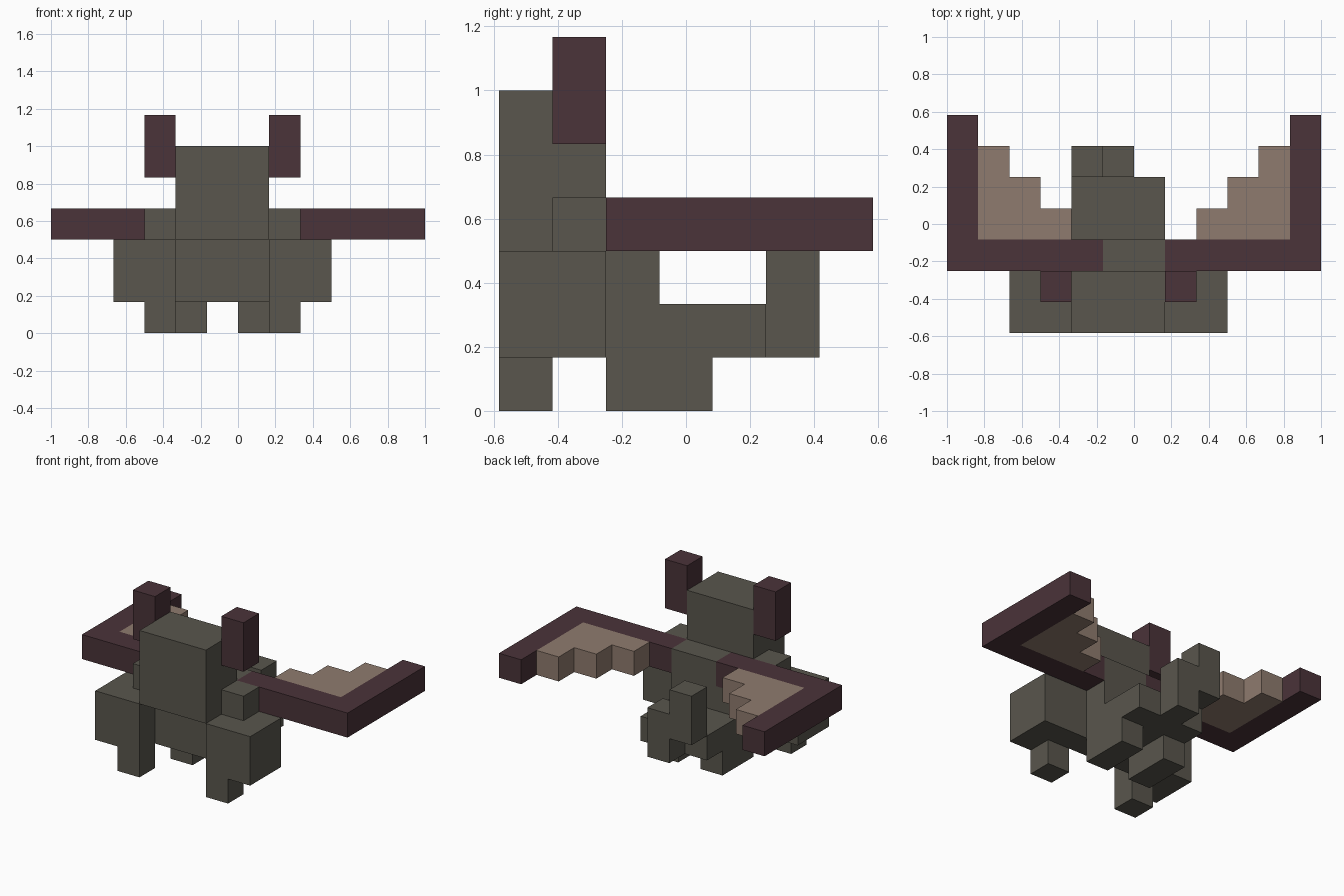
import bpy
import bmesh
from mathutils import Vector

if "Cube" in bpy.data.objects:
    bpy.data.objects.remove(bpy.data.objects["Cube"], do_unlink=True)

UNIT = 1 / 6                     # edge of one building block
ORIGIN = Vector((0, 3.5, 0))     # depth counts back from the front face


def make_material(name, color):
    mat = bpy.data.materials.new(name)
    mat.use_nodes = True
    mat.diffuse_color = (*color, 1)
    mat.node_tree.nodes["Principled BSDF"].inputs["Base Color"].default_value = (*color, 1)
    return mat


GREY = make_material("olive grey", (0.100, 0.093, 0.074))
PLUM = make_material("dark plum", (0.069, 0.033, 0.041))
TAN = make_material("tan", (0.275, 0.198, 0.156))


def blocks(name, mat, *boxes):
    """One object from boxes given as (x range, depth range, height range) in blocks."""
    bm = bmesh.new()
    for box in boxes:
        low = Vector([r[0] for r in box])
        high = Vector([r[1] for r in box])
        verts = bmesh.ops.create_cube(bm, size=1)["verts"]
        for v in verts:
            part = v.co + Vector((0.5, 0.5, 0.5))
            v.co = (low + part * (high - low) - ORIGIN) * UNIT
    mesh = bpy.data.meshes.new(name)
    bm.to_mesh(mesh)
    bm.free()
    mesh.materials.append(mat)
    obj = bpy.data.objects.new(name, mesh)
    bpy.context.collection.objects.link(obj)
    return obj


def span(side, near, far, middle=0):
    """Width range on one side of a middle line."""
    return tuple(sorted((middle + side * near, middle + side * far)))


# Head, torso and upper back
blocks("head", GREY, ((-2, 1), (0, 2), (3, 6)))
blocks("torso", GREY, ((-2, 1), (1, 3), (1, 3)))
blocks("upper_back", GREY, ((-1, 1), (2, 3), (3, 4)))
blocks("hips", GREY, ((-2, 1), (3, 5), (1, 2)))

# Bent tail
blocks("tail_base", GREY, ((-1, 0), (5, 6), (1, 3)))
blocks("tail_tip", GREY, ((-2, -1), (5, 6), (2, 4)))

for side, label in ((1, "left"), (-1, "right")):
    # The body is centred half a block off the wings
    body = -0.5
    blocks(label + "_ear", PLUM, (span(side, 1.5, 2.5, body), (1, 2), (5, 7)))
    blocks(label + "_shoulder", GREY, (span(side, 1.5, 2.5, body), (1, 2), (3, 4)))
    blocks(label + "_flank", GREY, (span(side, 1.5, 3.5, body), (0, 2), (1, 3)))
    blocks(label + "_front_foot", GREY, (span(side, 1.5, 2.5, body), (0, 1), (0, 1)))
    blocks(label + "_back_foot", GREY, (span(side, 0.5, 1.5, body), (2, 4), (0, 1)))

    # Wing frame and stepped membrane
    blocks(label + "_wing_frame", PLUM,
           (span(side, 1, 5), (2, 3), (3, 4)),
           (span(side, 5, 6), (2, 7), (3, 4)))
    blocks(label + "_wing_membrane", TAN,
           *[(span(side, n, n + 1), (3, n + 2), (3, 4)) for n in (2, 3, 4)])
